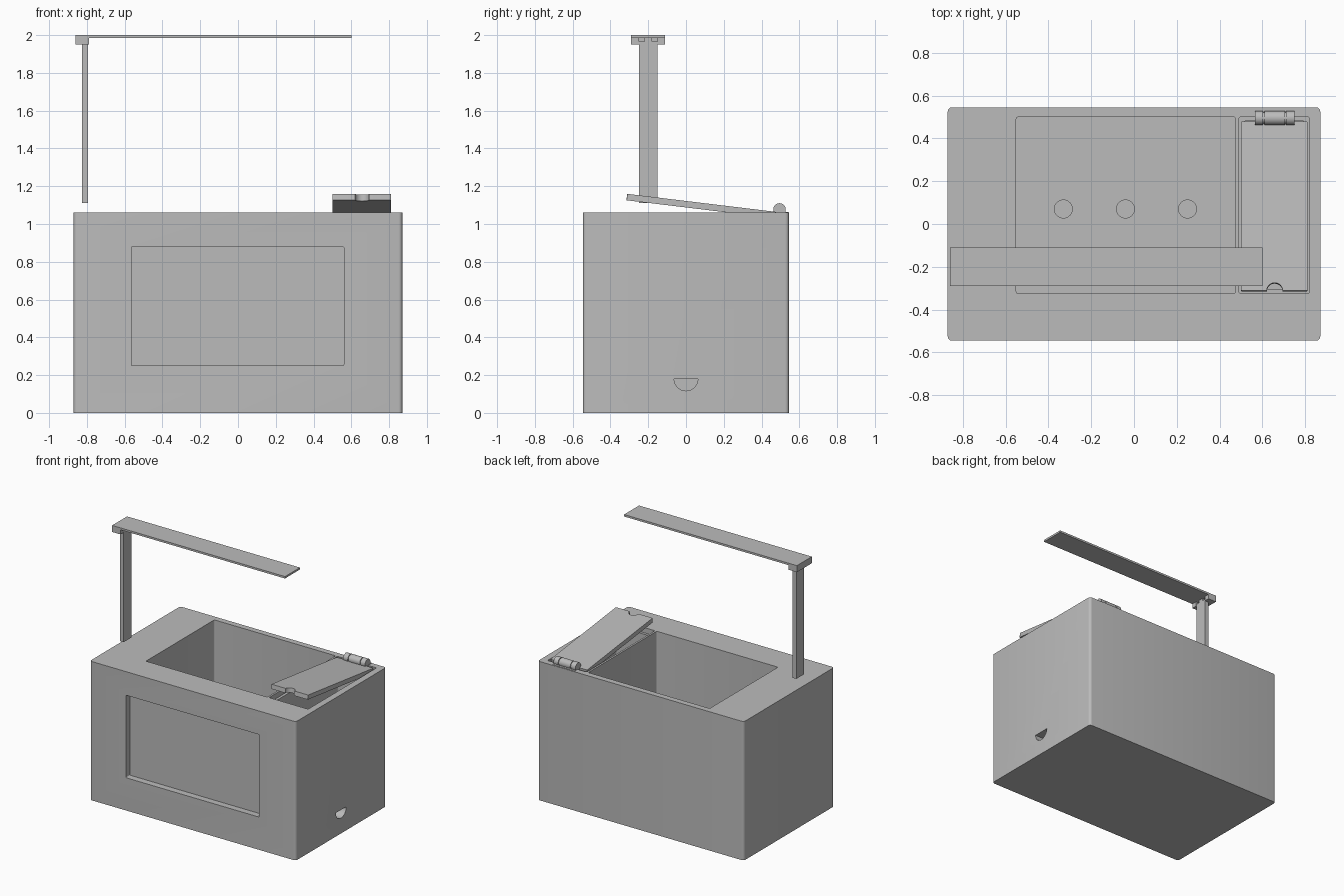
import bpy
import bmesh
import math
from mathutils import Vector, Matrix

cube = bpy.data.objects.get("Cube")
if cube:
    bpy.data.objects.remove(cube, do_unlink=True)

grey = bpy.data.materials.new("light_grey")
grey.use_nodes = True
grey.diffuse_color = (0.5, 0.5, 0.5, 1)
grey.node_tree.nodes["Principled BSDF"].inputs["Base Color"].default_value = (0.5, 0.5, 0.5, 1)


def finish(name, bm):
    mesh = bpy.data.meshes.new(name)
    bm.to_mesh(mesh)
    bm.free()
    mesh.materials.append(grey)
    obj = bpy.data.objects.new(name, mesh)
    bpy.context.collection.objects.link(obj)
    return obj


def box(name, x, y, z, round_axis=None, radius=0.0):
    """Box between limits, optionally rounding the edges along one axis."""
    bm = bmesh.new()
    lo, hi = Vector((x[0], y[0], z[0])), Vector((x[1], y[1], z[1]))
    bmesh.ops.create_cube(bm, size=1)
    for v in bm.verts:
        v.co = [(lo[i] + hi[i]) / 2 + v.co[i] * (hi[i] - lo[i]) for i in range(3)]
    if round_axis is not None:
        edges = [e for e in bm.edges
                 if abs((e.verts[0].co - e.verts[1].co).normalized()[round_axis]) > 0.9]
        bmesh.ops.bevel(bm, geom=edges, offset=radius, segments=4, profile=0.5, affect='EDGES')
    return finish(name, bm)


def cylinder(name, centre, radius, length, along_x=False, sides=32):
    bm = bmesh.new()
    turn = Matrix.Rotation(math.pi / 2, 4, 'Y') if along_x else Matrix()
    bmesh.ops.create_cone(bm, cap_ends=True, segments=sides, radius1=radius, radius2=radius,
                          depth=length, matrix=Matrix.Translation(centre) @ turn)
    return finish(name, bm)


def cut(target, cutter):
    """Subtract the cutter and throw it away."""
    mod = target.modifiers.new("cut", 'BOOLEAN')
    mod.operation = 'DIFFERENCE'
    mod.solver = 'EXACT'
    mod.object = cutter
    bpy.context.view_layer.objects.active = target
    bpy.ops.object.modifier_apply(modifier=mod.name)
    bpy.data.objects.remove(cutter, do_unlink=True)


def smooth(obj):
    bpy.ops.object.select_all(action='DESELECT')
    obj.select_set(True)
    bpy.context.view_layer.objects.active = obj
    bpy.ops.object.shade_smooth_by_angle(angle=math.radians(30))


# Main housing with its deep well, front panel recess and side compartment
TOP, FLOOR = 1.06, 0.2
body = box("housing", (-0.87, 0.87), (-0.545, 0.545), (0, TOP), 2, 0.02)
cut(body, box("well_cutter", (-0.55, 0.475), (-0.325, 0.5), (FLOOR, 1.2), 2, 0.01))
cut(body, box("panel_cutter", (-0.565, 0.56), (-0.7, -0.495), (0.25, 0.88), 1, 0.006))
cut(body, box("lid_ledge_cutter", (0.49, 0.82), (-0.325, 0.5), (1.02, 1.2), 2, 0.01))
cut(body, box("compartment_cutter", (0.51, 0.80), (-0.305, 0.48), (FLOOR, 1.1), 2, 0.01))

# Round sockets in the floor of the well
for x in (-0.33, -0.04, 0.25):
    cut(body, cylinder("socket_cutter", (x, 0.07, FLOOR), 0.042, 0.1))

# Half-round pocket low on the side
pocket = cylinder("pocket_cutter", (0.87, 0, 0.18), 0.063, 0.14, True)
cut(pocket, box("pocket_trim", (0.7, 1), (-0.2, 0.2), (0.18, 0.4)))
cut(body, pocket)
smooth(body)

# Tilted lid with a finger notch, modelled flat around its hinge edge
lid = box("compartment_lid", (0.5, 0.81), (-0.795, 0), (-0.034, 0), 2, 0.005)
cut(lid, cylinder("notch_cutter", (0.657, -0.795, 0), 0.037, 0.2))
lid.rotation_euler.x = math.radians(-6.9)
lid.location = (0, 0.478, 1.064)
smooth(lid)

# Hinge barrel in three knuckles around a pin, with a plate behind
for name, x, width in (("hinge_knuckle_right", 0.584, 0.038),
                       ("hinge_knuckle_middle", 0.657, 0.096),
                       ("hinge_knuckle_left", 0.73, 0.038)):
    smooth(cylinder(name, (x, 0.495, 1.077), 0.033, width, True))
smooth(cylinder("hinge_pin", (0.657, 0.495, 1.077), 0.026, 0.18, True))
box("hinge_plate", (0.565, 0.75), (0.5, 0.542), (1.055, 1.064))

# Lamp: post, joint bracket and long flat arm
MID = -0.2
box("lamp_post", (-0.825, -0.793), (MID - 0.048, MID + 0.048), (1.11, 1.965))
box("lamp_arm", (-0.86, 0.6), (MID - 0.09, MID + 0.09), (1.985, 2.0))
box("bracket_back", (-0.86, -0.825), (MID - 0.09, MID + 0.09), (1.95, 1.986))
for name, side in (("bracket_front_tab", -1), ("bracket_rear_tab", 1)):
    ends = sorted((MID + side * 0.05, MID + side * 0.09))
    box(name, (-0.826, -0.79), ends, (1.95, 1.986))
box("bracket_tongue", (-0.825, -0.795), (MID - 0.02, MID + 0.02), (1.96, 1.986))
